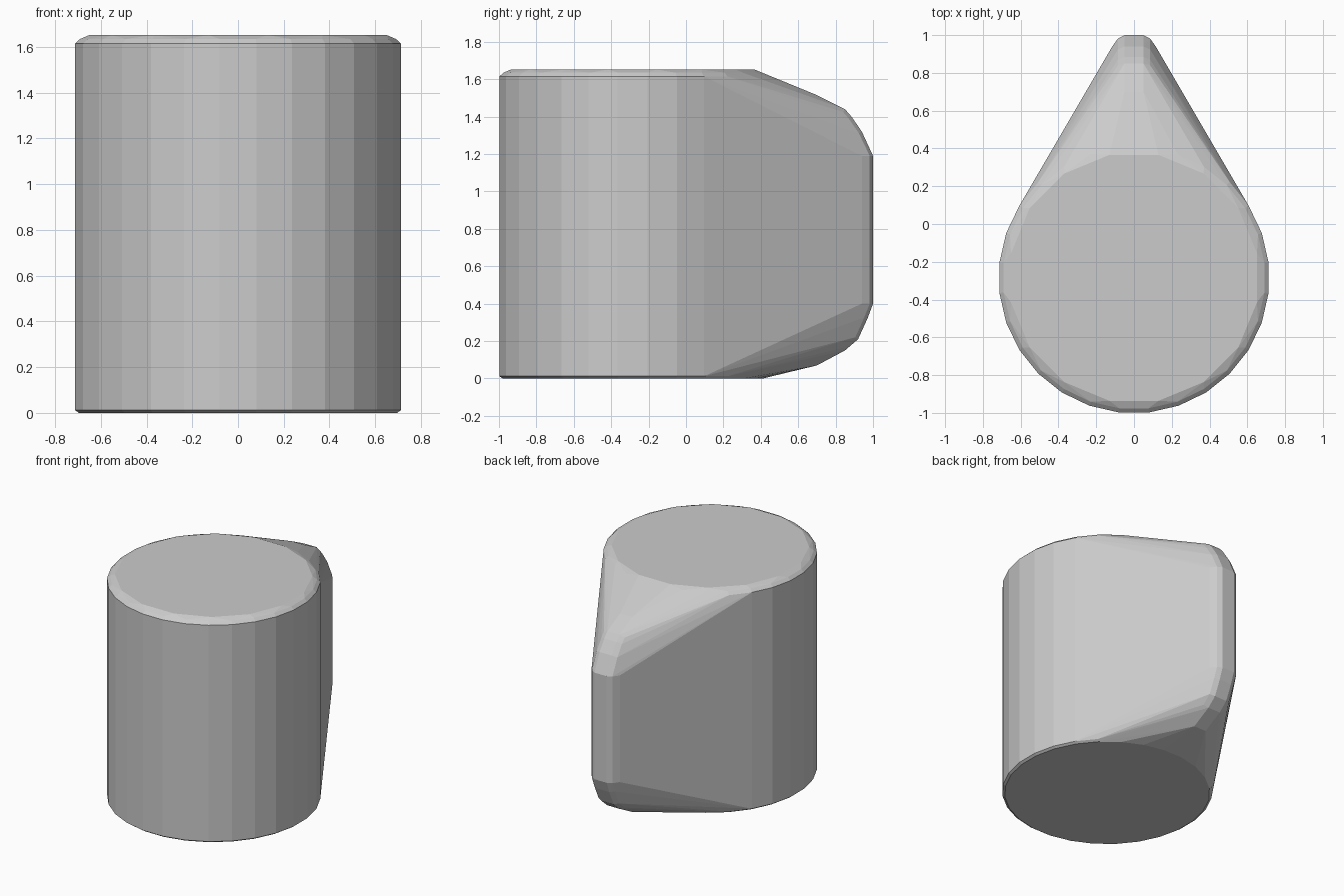
import bpy, bmesh
from math import cos, sin, pi
from mathutils import Vector

if "Cube" in bpy.data.objects:
    bpy.data.objects.remove(bpy.data.objects["Cube"])

bm = bmesh.new()
CY = -0.285


def ring(radius, z, n, phase=0.5):
    for i in range(n):
        a = 2 * pi * (i + phase) / n
        bm.verts.new((radius * cos(a), CY + radius * sin(a), z))


# Round body: bottom, wall ends and softened top rim
ring(0.70, 0.0, 28)
ring(0.717, 0.012, 28)
ring(0.717, 1.615, 28)
ring(0.695, 1.635, 28)
ring(0.664, 1.652, 16)

# Back spout: outer profile (y, z) swept with a rounded cross-section
profile = [(0.70, 1.515), (0.85, 1.44), (0.885, 1.40), (0.94, 1.32),
           (0.972, 1.25), (1.0, 1.19), (1.0, 0.40), (0.97, 0.32),
           (0.92, 0.21), (0.85, 0.15), (0.70, 0.07)]
section = [(0.05, 0.0), (0.085, 0.018), (0.115, 0.06)]  # half width, inset
for i, p in enumerate(profile):
    a = Vector(profile[max(i - 1, 0)])
    b = Vector(profile[min(i + 1, len(profile) - 1)])
    t = (b - a).normalized()
    inward = Vector((t.y, -t.x))
    if p[0] == 1.0:
        inward = Vector((-1, 0))
    for width, inset in section:
        q = Vector(p) + inward * inset
        for side in (-1, 1):
            bm.verts.new((side * width, q.x, q.y))

# Skin the sections as one convex, faceted solid
res = bmesh.ops.convex_hull(bm, input=bm.verts[:])
bmesh.ops.delete(bm, geom=[v for v in bm.verts if not v.link_faces], context='VERTS')
bmesh.ops.dissolve_limit(bm, angle_limit=0.01, verts=bm.verts[:], edges=bm.edges[:])
bmesh.ops.recalc_face_normals(bm, faces=bm.faces[:])

mesh = bpy.data.meshes.new("teardrop_body")
bm.to_mesh(mesh)
bm.free()
body = bpy.data.objects.new("teardrop_body", mesh)
bpy.context.collection.objects.link(body)
